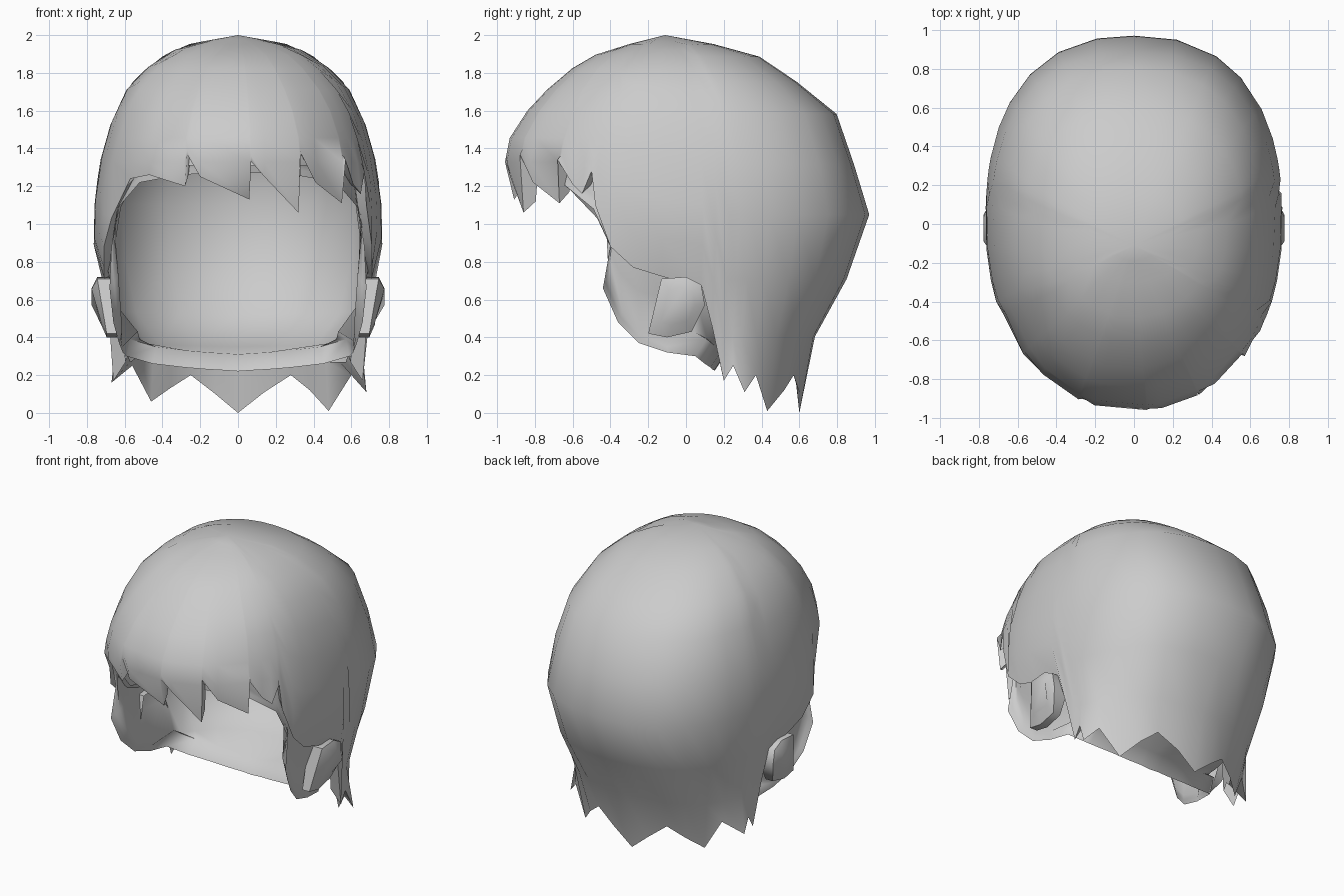
import bpy, bmesh
from math import atan2, cos, sin

if "Cube" in bpy.data.objects:
    bpy.data.objects.remove(bpy.data.objects["Cube"])

# Head section by height: z, half width, front depth, back depth
SECT = [(2.0, 0.0, 0.11, -0.11), (1.95, .28, .31, .16), (1.88, .42, .53, .41), (1.75, .57, .70, .59),
        (1.58, .66, .86, .80), (1.48, .69, .93, .84), (1.28, .745, .97, .90), (1.05, .765, .95, .97),
        (.88, .765, .90, .91), (.65, .71, .84, .83), (.35, .67, .80, .65), (0.0, .67, .80, .60)]


def section(z):
    for a, b in zip(SECT, SECT[1:]):
        if z >= b[0]:
            t = (z - b[0]) / (a[0] - b[0])
            return [b[i] + (a[i] - b[i]) * t for i in (1, 2, 3)]
    return SECT[-1][1:]


def surf(theta, z):
    w, f, b = section(z)
    yc = (b - f) / 2 * min(1, max(0, (z - 1.5) / .35))
    c, s = cos(theta), sin(theta)
    n, d = (2.4, b - yc) if s > 0 else (2.2, f + yc)
    r = ((abs(c) / w) ** n + (abs(s) / d) ** n) ** (-1 / n)
    return r * c, r * s + yc


def finish(bm, name, angle):
    bmesh.ops.recalc_face_normals(bm, faces=bm.faces[:])
    me = bpy.data.meshes.new(name)
    bm.to_mesh(me)
    bm.free()
    ob = bpy.data.objects.new(name, me)
    bpy.context.collection.objects.link(ob)
    bpy.context.view_layer.objects.active = ob
    ob.select_set(True)
    bpy.ops.object.shade_smooth_by_angle(angle=angle)
    ob.select_set(False)


def dome(name, hem, levels, scale=1.0, drop=0.0, fold=False, floor=False):
    """Shell from the crown to an exact hem; optional inward fold or tucked-in floor."""
    bm = bmesh.new()

    def lower(z):
        return z - drop * max(0, z - 1)
    top = bm.verts.new((0, -.11, lower(2.0)))
    cols = []
    for x, y, hz in hem:
        th = atan2(y, x)
        # neighbouring spikes share the same row heights
        base = .1 if hz < .28 and not floor else 1.2 if hz > 1.0 else hz
        col = []
        for f in levels:
            z = max(2.0 - (2.0 - base) * f, hz + .03)
            px, py = surf(th, z)
            col.append(bm.verts.new((px * scale, py * scale, lower(z))))
        if floor and y > .03:
            z = hz + .13
            px, py = surf(th, z)
            col.append(bm.verts.new((px * .78, py * .76, z)))
            col.append(bm.verts.new((x * .97, y + .06, hz + .09)))
        elif floor:
            z = hz + .06
            px, py = surf(th, z)
            k = scale - .02
            for t in (.6, .3):
                col.append(bm.verts.new((px * k * t + x * (1 - t), py * k * t + y * (1 - t), hz + .1 * t)))
        col.append(bm.verts.new((x, y, hz)))
        if fold:
            z = max(hz + .06, .27 if hz < .5 else 0)
            px, py = surf(th, z)
            col.append(bm.verts.new((px * .91, py * .9, z)))
        cols.append(col)
    for a, b in zip(cols, cols[1:] + cols[:1]):
        bm.faces.new((top, a[0], b[0]))
        for i in range(len(a) - 1):
            bm.faces.new((a[i], a[i + 1], b[i + 1], b[i]))
    finish(bm, name, 1.4)


# Hair hem: jagged fringe, side edge beside the face, spikes at the nape
fringe = [(-.67, -.47, 1.03), (-.57, -.67, 1.24), (-.47, -.77, 1.26), (-.28, -.885, 1.2),
          (-.27, -.90, 1.37), (-.2, -.92, 1.25), (.06, -.91, 1.13), (.07, -.955, 1.33),
          (.14, -.93, 1.25), (.32, -.86, 1.06), (.335, -.88, 1.37), (.41, -.81, 1.22),
          (.55, -.67, 1.11), (.57, -.68, 1.34), (.61, -.6, 1.21), (.65, -.55, 1.16)]
side = [(.67, -.5, 1.28), (.68, -.48, 1.1), (.71, -.4, .88), (.71, -.28, .77), (.71, -.12, .72),
        (.70, .08, .68), (.68, .14, .45), (.66, .2, .17), (.66, .25, .25)]
nape = [(.68, .31, .11), (.6, .37, .2), (.48, .43, .01), (.38, .52, .12), (.28, .57, .2), (.14, .6, .11),
        (0, .6, 0.0), (-.12, .6, .1), (-.25, .57, .2), (-.36, .52, .13), (-.46, .45, .06),
        (-.56, .4, .25), (-.67, .31, .16)]
left = [(-x, y, z) for x, y, z in reversed(side[2:])]
dome("hair", fringe + side + nape + left, [.025, .06, .13, .22, .36, .5, .68, .84], fold=True)

# Inner lining: face opening, cheeks and a collar reaching forward under the head
half = [(.15, -.84, 1.27), (.3, -.8, 1.26), (.52, -.66, 1.22), (.64, -.49, 1.08), (.67, -.4, .88),
        (.68, -.44, .66), (.66, -.36, .48), (.63, -.25, .37), (.61, -.1, .32), (.59, .05, .3),
        (.45, .1, .26), (.28, .13, .24), (.16, .14, .23), (.07, .15, .225)]
rim = [(0, -.85, 1.27)] + half + [(0, .15, .22)] + [(-x, y, z) for x, y, z in reversed(half)]
dome("head_lining", rim, [.025, .06, .13, .22, .36, .5, .68, .83], .94, .08, floor=True)

# Ears: faceted lobes, mirrored
outline = [(-.13, .71), (0, .72), (.08, .68), (.1, .57), (.03, .43), (-.1, .4), (-.2, .42)]
for s, name in ((1, "ear_right"), (-1, "ear_left")):
    bm = bmesh.new()
    rings = []
    for x, k in ((.64, 1.0), (.745, 1.0), (.775, .6)):
        rings.append([bm.verts.new((s * (x - (.05 if z < .5 and x > .7 else 0)),
                                    -.03 + (y + .03) * k, .57 + (z - .57) * k)) for y, z in outline])
    for a, b in zip(rings, rings[1:]):
        for i in range(len(outline)):
            j = (i + 1) % len(outline)
            bm.faces.new((a[i], a[j], b[j], b[i]))
    bm.faces.new(rings[-1])
    finish(bm, name, 1.0)
